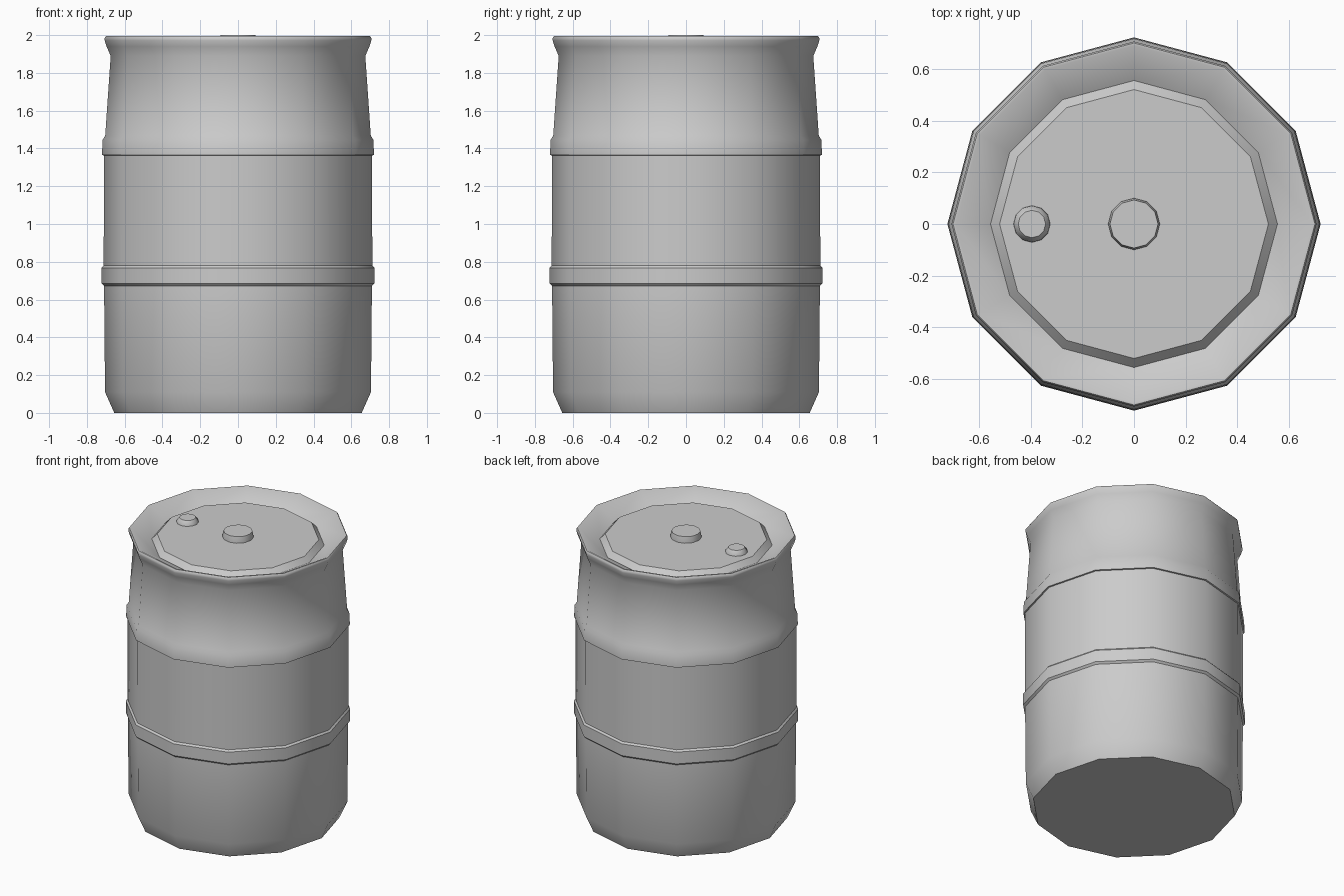
import bpy, bmesh
from math import sin, cos, pi, radians

if "Cube" in bpy.data.objects:
    bpy.data.objects.remove(bpy.data.objects["Cube"])


def lathe(name, profile, sides=12, centre=(0, 0)):
    """Spin an (r, z) profile around z, closing both ends with a flat face."""
    bm = bmesh.new()
    rings = []
    for r, z in profile:
        rings.append([bm.verts.new((centre[0] + r * cos(2 * pi * i / sides),
                                    centre[1] + r * sin(2 * pi * i / sides), z))
                      for i in range(sides)])
    for a, b in zip(rings, rings[1:]):
        for i in range(sides):
            j = (i + 1) % sides
            bm.faces.new((a[i], a[j], b[j], b[i]))
    bm.faces.new(rings[0][::-1])
    bm.faces.new(rings[-1])
    mesh = bpy.data.meshes.new(name)
    bm.to_mesh(mesh)
    bm.free()
    obj = bpy.data.objects.new(name, mesh)
    bpy.context.collection.objects.link(obj)
    bpy.ops.object.select_all(action='DESELECT')
    obj.select_set(True)
    bpy.context.view_layer.objects.active = obj
    bpy.ops.object.shade_smooth_by_angle(angle=radians(38))
    return obj


# Barrel: base bevel, two raised hoops, tapered shoulder, lip, sunken lid
lathe("barrel_body", [
    (0.655, 0), (0.704, 0.11), (0.709, 0.672),
    (0.722, 0.685), (0.722, 0.768), (0.711, 0.78),
    (0.71, 1.363), (0.72, 1.365), (0.717, 1.445), (0.703, 1.468),
    (0.674, 1.89), (0.696, 1.94), (0.706, 1.972), (0.706, 1.985),
    (0.7, 1.994), (0.69, 1.994), (0.555, 1.92), (0.52, 1.957)])

# Caps on the lid
lathe("centre_cap", [(0.1, 1.95), (0.1, 1.965), (0.093, 2.0)])
lathe("filler_cap", [(0.072, 1.95), (0.07, 1.967), (0.053, 1.99)], centre=(-0.395, 0))
